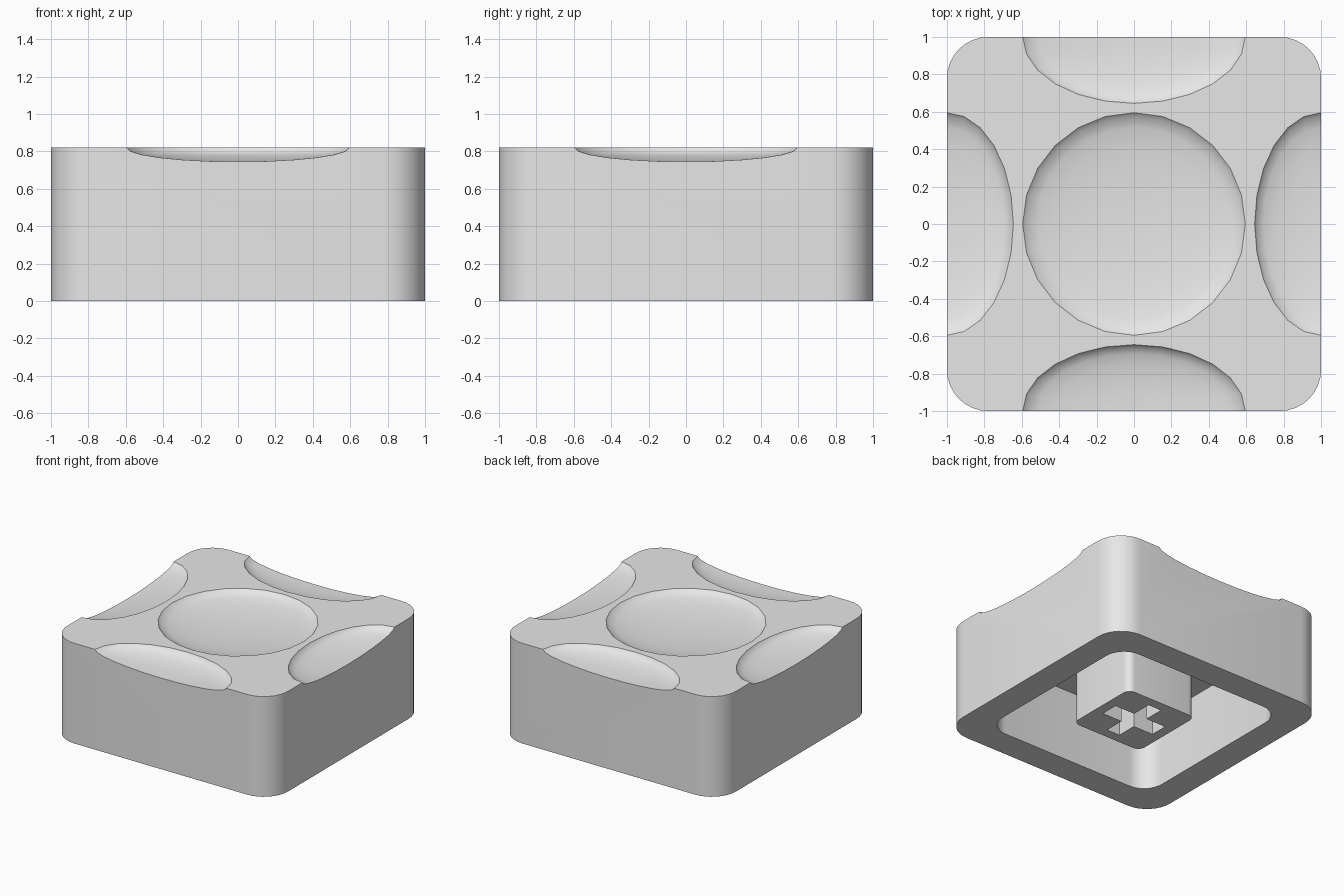
import bpy
import bmesh
from math import radians, sin, cos, pi
from mathutils import Matrix

old = bpy.data.objects.get("Cube")
if old:
    bpy.data.objects.remove(old, do_unlink=True)

TOP = 0.82

grey = bpy.data.materials.new("light grey")
grey.use_nodes = True
grey.diffuse_color = (0.8, 0.8, 0.8, 1)
grey.node_tree.nodes["Principled BSDF"].inputs["Base Color"].default_value = (0.8, 0.8, 0.8, 1)


def finish(name, bm):
    bmesh.ops.recalc_face_normals(bm, faces=bm.faces)
    mesh = bpy.data.meshes.new(name)
    bm.to_mesh(mesh)
    bm.free()
    mesh.materials.append(grey)
    obj = bpy.data.objects.new(name, mesh)
    bpy.context.collection.objects.link(obj)
    return obj


def prism(name, outline, z0, z1):
    """Extrude a flat outline from z0 up to z1."""
    bm = bmesh.new()
    face = bm.faces.new([bm.verts.new((x, y, z0)) for x, y in outline])
    result = bmesh.ops.extrude_face_region(bm, geom=[face])
    verts = [g for g in result["geom"] if isinstance(g, bmesh.types.BMVert)]
    bmesh.ops.translate(bm, verts=verts, vec=(0, 0, z1 - z0))
    return finish(name, bm)


def rounded_square(half, radius, steps=8):
    points = []
    for corner, (sx, sy) in enumerate([(1, 1), (-1, 1), (-1, -1), (1, -1)]):
        for i in range(steps + 1):
            a = pi / 2 * (corner + i / steps)
            points.append((sx * (half - radius) + radius * cos(a),
                           sy * (half - radius) + radius * sin(a)))
    return points


def ellipsoid(name, centre, size):
    bm = bmesh.new()
    bmesh.ops.create_uvsphere(bm, u_segments=24, v_segments=12, radius=1,
                              matrix=Matrix.Translation(centre) @ Matrix.Diagonal((*size, 1)))
    return finish(name, bm)


def carve(obj, cutter):
    """Subtract the cutter, bake the result and discard the cutter."""
    mod = obj.modifiers.new("cut", "BOOLEAN")
    mod.operation = "DIFFERENCE"
    mod.solver = "EXACT"
    mod.object = cutter
    bpy.context.view_layer.update()
    graph = bpy.context.evaluated_depsgraph_get()
    mesh = bpy.data.meshes.new_from_object(obj.evaluated_get(graph))
    obj.modifiers.clear()
    obj.data = mesh
    bpy.data.objects.remove(cutter, do_unlink=True)


# Outer shell with hollow underside
shell = prism("cap_shell", rounded_square(1, 0.22), 0, TOP)
carve(shell, prism("cavity_cutter", rounded_square(0.77, 0.17), -0.2, 0.59))

# Round dish in the middle, half dishes along the four edges
WIDE, NARROW, DEEP = 0.595, 0.355, 0.075
carve(shell, ellipsoid("dish_cutter", (0, 0, TOP), (WIDE, WIDE, DEEP)))
for side in (-1, 1):
    carve(shell, ellipsoid("dish_cutter", (0, side, TOP), (WIDE, NARROW, DEEP)))
    carve(shell, ellipsoid("dish_cutter", (side, 0, TOP), (NARROW, WIDE, DEEP)))

# Mounting stem with a cross-shaped socket
stem = prism("mounting_stem", rounded_square(0.32, 0.06, 6), 0, 0.6)
reach, wx, wy = 0.24, 0.06, 0.073
quarter = [(reach, wy), (wx, wy), (wx, reach)]
cross = (quarter + [(-x, y) for x, y in reversed(quarter)]
         + [(-x, -y) for x, y in quarter] + [(x, -y) for x, y in reversed(quarter)])
carve(stem, prism("socket_cutter", cross, -0.2, 0.42))

# Smooth curved areas, keep crisp rims
for obj in (shell, stem):
    bpy.ops.object.select_all(action="DESELECT")
    obj.select_set(True)
    bpy.context.view_layer.objects.active = obj
    bpy.ops.object.shade_smooth_by_angle(angle=radians(38))
